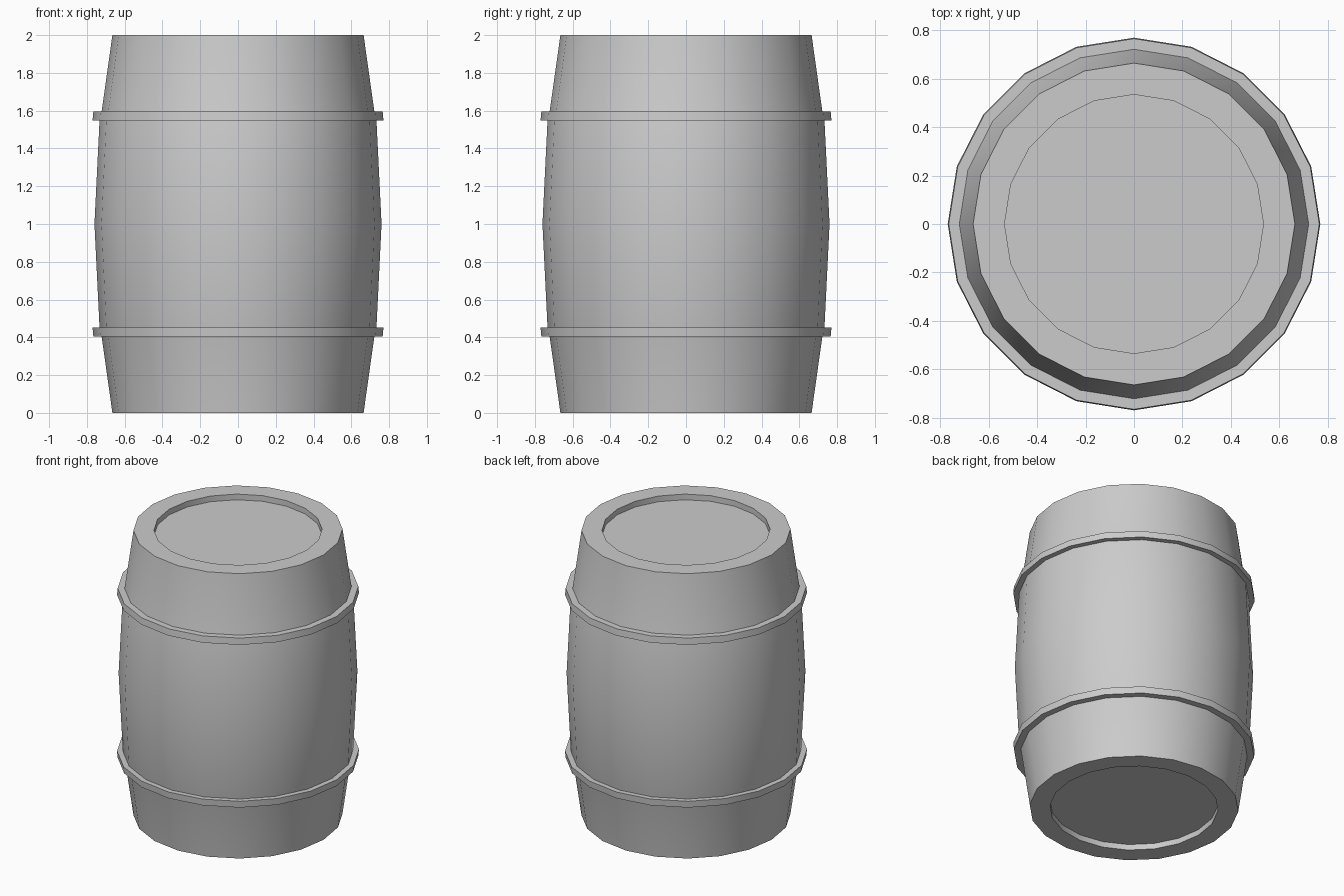
import bpy, bmesh
from math import cos, sin, tau, radians

if "Cube" in bpy.data.objects:
    bpy.data.objects.remove(bpy.data.objects["Cube"])

SIDES = 20


def lathe(name, profile, closed=False):
    """Revolve (radius, z) points about z; cap the ends unless the profile loops."""
    bm = bmesh.new()
    rings = [[bm.verts.new((r * cos(tau * i / SIDES), r * sin(tau * i / SIDES), z))
              for i in range(SIDES)] for r, z in profile]
    pairs = list(zip(rings, rings[1:]))
    if closed:
        pairs.append((rings[-1], rings[0]))
    else:
        bm.faces.new(rings[0][::-1])
        bm.faces.new(rings[-1])
    for a, b in pairs:
        for i in range(SIDES):
            j = (i + 1) % SIDES
            bm.faces.new((a[i], a[j], b[j], b[i]))
    bmesh.ops.recalc_face_normals(bm, faces=bm.faces)
    mesh = bpy.data.meshes.new(name)
    bm.to_mesh(mesh)
    bm.free()
    obj = bpy.data.objects.new(name, mesh)
    bpy.context.collection.objects.link(obj)
    bpy.ops.object.select_all(action='DESELECT')
    obj.select_set(True)
    bpy.context.view_layer.objects.active = obj
    bpy.ops.object.shade_smooth_by_angle(angle=radians(30))
    return obj


def flip(points):
    """Mirror profile points about mid height, keeping the running order."""
    return [(r, 2 - z) for r, z in reversed(points)]


# Bulging body with a recessed round head at each end
lower = [(0.535, 0.04), (0.535, 0), (0.665, 0), (0.722, 0.405), (0.733, 0.45)]
lathe("barrel_body", lower + [(0.76, 1.0)] + flip(lower))

# Two metal hoops, slightly flared towards the middle
hoop = [(0.722, 0.405), (0.766, 0.405), (0.77, 0.451), (0.733, 0.45)]
lathe("lower_hoop", hoop, closed=True)
lathe("upper_hoop", flip(hoop), closed=True)
